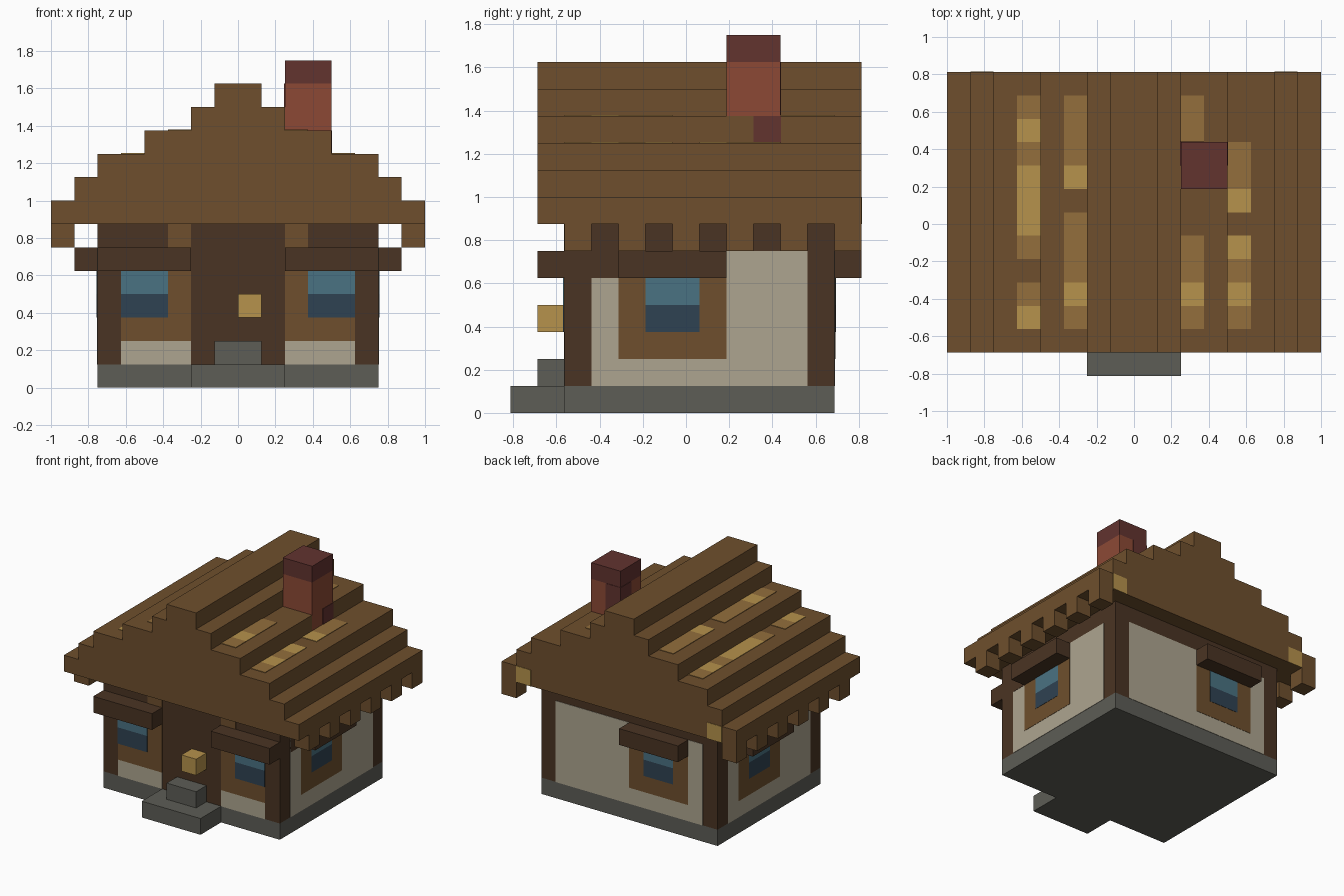
import bpy, bmesh

if "Cube" in bpy.data.objects:
    bpy.data.objects.remove(bpy.data.objects["Cube"], do_unlink=True)


def material(name, rgb):
    lin = [((c / 255 + 0.055) / 1.055) ** 2.4 for c in rgb] + [1.0]
    m = bpy.data.materials.new(name)
    m.use_nodes = True
    m.diffuse_color = lin
    bsdf = m.node_tree.nodes["Principled BSDF"]
    bsdf.inputs["Base Color"].default_value = lin
    bsdf.inputs["Roughness"].default_value = 0.9
    return m


STONE = material("grey stone", (93, 93, 86))
DARK_WOOD = material("dark wood", (74, 52, 35))
WOOD = material("brown wood", (110, 79, 45))
PLASTER = material("cream plaster", (174, 165, 144))
GLASS = material("blue glass", (74, 114, 130))
DARK_GLASS = material("dark blue glass", (47, 66, 82))
BRICK = material("red brick", (140, 73, 53))
DARK_BRICK = material("dark red brick", (98, 51, 47))
STRAW = material("yellow straw", (182, 146, 76))
DULL_STRAW = material("dull straw", (147, 111, 60))


def finish(name, bm, mat):
    bmesh.ops.recalc_face_normals(bm, faces=bm.faces)
    me = bpy.data.meshes.new(name)
    bm.to_mesh(me)
    bm.free()
    me.materials.append(mat)
    ob = bpy.data.objects.new(name, me)
    bpy.context.collection.objects.link(ob)
    return ob


def box(name, x, y, z, mat):
    """Box from (low, high) ranges on each axis."""
    bm = bmesh.new()
    bmesh.ops.create_cube(bm, size=1)
    for v in bm.verts:
        v.co = [r[0] if c < 0 else r[1] for c, r in zip(v.co, (x, y, z))]
    return finish(name, bm, mat)


U = 0.125                                   # building block size
X, YF, YB = 0.75, -0.5625, 0.6875           # wall planes


def patch(name, side, u, z, mat, t):
    """Thin painted plate on one outer wall; u runs along the wall."""
    if side == "front":
        return box(name, u, (YF - t, YF), z, mat)
    if side == "back":
        return box(name, u, (YB, YB + t), z, mat)
    if side == "left":
        return box(name, (X, X + t), u, z, mat)
    return box(name, (-X - t, -X), u, z, mat)


def window(side, u0):
    """Pane two blocks wide, split into light and dark halves."""
    u = (u0, u0 + 2 * U)
    patch(side + "_window_upper", side, u, (0.5, 0.625), GLASS, 0.007)
    patch(side + "_window_lower", side, u, (0.375, 0.5), DARK_GLASS, 0.007)


# Foundation, steps and walls
box("foundation", (-X, X), (YF, YB), (0, U), STONE)
box("lower_step", (-0.25, 0.25), (-0.8125, YF), (0, U), STONE)
box("upper_step", (-U, U), (-0.6875, YF), (U, 2 * U), STONE)
box("walls", (-X, X), (YF, YB), (U, 0.875), DARK_WOOD)
box("door_lantern", (0, U), (-0.6875, YF), (0.375, 0.5), STRAW)

# Front bays either side of the door
for s in (-1, 1):
    def span(a, b):
        return tuple(sorted((s * a, s * b)))
    patch("front_plaster", "front", span(0.25, 0.625), (U, 0.25), PLASTER, 0.003)
    patch("front_window_frame", "front", span(0.25, 0.625), (0.25, 0.625), WOOD, 0.003)
    patch("front_beam_end", "front", span(0.25, 0.375), (0.625, 0.875), WOOD, 0.003)
    window("front", span(0.375, 0.625)[0])
    box("front_awning", span(0.25, 0.75), (-0.6875, YF), (0.625, 0.75), DARK_WOOD)

# Side and back walls: plaster, window frame, pane, awning
for side, wall, f0 in (("left", (-0.4375, 0.5625), -0.3125),
                       ("right", (-0.4375, 0.5625), -0.0625),
                       ("back", (-0.625, 0.625), -0.5)):
    frame = (f0, f0 + 4 * U)
    patch(side + "_plaster", side, wall, (U, 0.75), PLASTER, 0.003)
    patch(side + "_window_frame", side, frame, (0.25, 0.625), WOOD, 0.005)
    window(side, f0 + U)
    patch(side + "_awning", side, frame, (0.625, 0.75), DARK_WOOD, U)
patch("left_beam_end", "left", (-0.4375, -0.3125), (0.625, 0.75), DARK_WOOD, 0.005)

# Stepped roof: half profile mirrored, then extruded front to back
steps = [(1.0, 0.875), (0.875, 1.0), (0.75, 1.125), (0.5, 1.25),
         (0.25, 1.375), (0.125, 1.5)]
half = [p for w, z in steps for p in ((w, z), (w, z + U))]
profile = half + [(-x, z) for x, z in reversed(half)]
bm = bmesh.new()
face = bm.faces.new([bm.verts.new((x, -0.6875, z)) for x, z in profile])
ext = bmesh.ops.extrude_face_region(bm, geom=[face])
bmesh.ops.translate(bm, vec=(0, 1.5, 0),
                    verts=[g for g in ext["geom"] if isinstance(g, bmesh.types.BMVert)])
finish("roof", bm, WOOD)

# Eave blocks and the straw ends on the rear gable
for s in (-1, 1):
    for i in range(6):
        y = YF + 2 * U * i
        box("eave_block", tuple(sorted((s * 0.875, s))), (y, y + U), (0.75, 0.875), WOOD)
    box("gable_straw", tuple(sorted((s * 0.75, s * 0.875))), (0.8125, 0.816),
        (0.875, 1.0), STRAW)

# Straw strips on the roof treads, one letter per block from back to front:
# d = dull, y = yellow, space = bare
for x, z, row in ((-0.625, 1.375, "dydyyyd dy"),
                  (-0.375, 1.5, "dddy dddyd"),
                  (0.25, 1.5, "dd   " + "ddyd"),
                  (0.5, 1.375, "  ddy ydyd")):
    if len(row) == 9:
        row = row[:5] + " " + row[5:]
    for i, c in enumerate(row):
        if c != " ":
            y = YB - U * i
            box("roof_straw", (x, x + U), (y - U, y), (z - U, z - U + 0.004),
                STRAW if c == "y" else DULL_STRAW)

# Chimney with dark cap and sooty bricks
box("chimney", (0.25, 0.5), (0.1875, 0.4375), (1.25, 1.625), BRICK)
box("chimney_cap", (0.25, 0.5), (0.1875, 0.4375), (1.625, 1.75), DARK_BRICK)
t = 0.003
box("sooty_brick_low", (0.375, 0.5 + t), (0.3125, 0.4375 + t), (1.25, 1.375), DARK_BRICK)
box("sooty_brick_high", (0.25 - t, 0.375), (0.3125, 0.4375 + t), (1.375, 1.625), DARK_BRICK)
